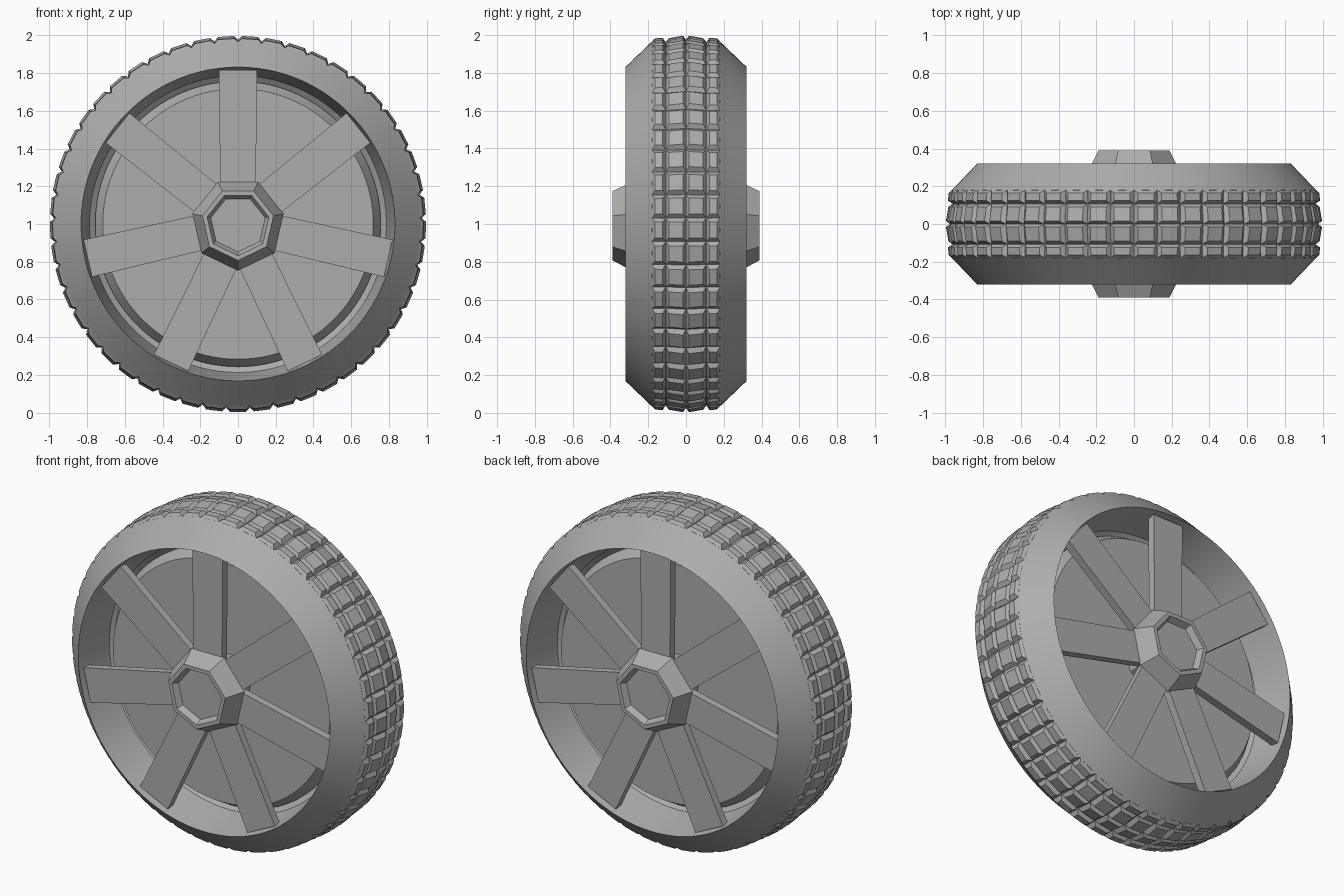
import bpy, bmesh
from math import sin, cos, pi, radians

if "Cube" in bpy.data.objects:
    bpy.data.objects.remove(bpy.data.objects["Cube"])

CENTRE_Z = 1.0
STEP = 2 * pi / 49          # tread pitch

# Mid grey for the whole wheel
grey = bpy.data.materials.new("mid_grey")
grey.diffuse_color = (0.42, 0.42, 0.42, 1)
grey.use_nodes = True
grey.node_tree.nodes["Principled BSDF"].inputs["Base Color"].default_value = grey.diffuse_color


def polar(r, y, a):
    """Point at radius r and angle a (from straight up) round the axle."""
    return (r * sin(a), y, CENTRE_Z + r * cos(a))


def finish(bm, name, smooth=False):
    bmesh.ops.remove_doubles(bm, verts=bm.verts, dist=1e-5)
    bmesh.ops.recalc_face_normals(bm, faces=bm.faces)
    me = bpy.data.meshes.new(name)
    bm.to_mesh(me)
    bm.free()
    me.materials.append(grey)
    ob = bpy.data.objects.new(name, me)
    bpy.context.collection.objects.link(ob)
    if smooth:
        bpy.ops.object.select_all(action='DESELECT')
        ob.select_set(True)
        bpy.context.view_layer.objects.active = ob
        bpy.ops.object.shade_smooth_by_angle(angle=radians(15))
    return ob


def lathe(name, half, segs, offset=0.0, closed=False, smooth=False):
    """Spin a front-half profile of (radius, y), mirrored to the back."""
    prof = half + [(r, -y) for r, y in reversed(half)]
    bm = bmesh.new()
    rings = [[bm.verts.new(polar(r, y, offset + 2 * pi * i / segs)) for i in range(segs)]
             for r, y in prof]
    pairs = list(zip(rings, rings[1:]))
    if closed:
        pairs.append((rings[-1], rings[0]))
    for p, q in pairs:
        for i in range(segs):
            j = (i + 1) % segs
            bm.faces.new((p[i], p[j], q[j], q[i]))
    return finish(bm, name, smooth)


def hexahedron(bm, base, top):
    """Six-sided block from two matching quads."""
    b = [bm.verts.new(p) for p in base]
    t = [bm.verts.new(p) for p in top]
    bm.faces.new(b)
    bm.faces.new(t)
    for i in range(4):
        j = (i + 1) % 4
        bm.faces.new((b[i], b[j], t[j], t[i]))


# Tyre carcass: inner wall, sidewall, shoulder and crown
lathe("tyre", [(0.75, -0.06), (0.787, -0.09), (0.832, -0.32), (0.966, -0.180),
               (0.960, -0.107), (0.970, -0.004)], 98, closed=True, smooth=True)

# Tread: four rows of bevelled blocks
bm = bmesh.new()
rows = [(0.0, 0.976, 0.997, 0.107, 0.964, 0.984),
        (0.108, 0.964, 0.986, 0.180, 0.966, 0.983)]
for side in (-1, 1):
    for y0, b0, t0, y1, b1, t1 in rows:
        for i in range(49):
            a, c = i * STEP + 0.0005, (i + 1) * STEP - 0.0005
            e, f = a + 0.021, c - 0.021
            u, v = y0 + 0.016, y1 - 0.016
            base = [polar(b0, side * y0, a), polar(b0, side * y0, c),
                    polar(b1, side * y1, c), polar(b1, side * y1, a)]
            top = [polar(t0, side * u, e), polar(t0, side * u, f),
                   polar(t1, side * v, f), polar(t1, side * v, e)]
            hexahedron(bm, base, top)
finish(bm, "tread_blocks")

# Wheel disc with bevelled rim
lathe("wheel_disc", [(0.0, -0.155), (0.717, -0.155), (0.757, -0.09)], 98, smooth=True)

# Seven-sided hub with a recessed cap on each face
lathe("hub", [(0.0, -0.355), (0.148, -0.355), (0.168, -0.39), (0.193, -0.39),
              (0.248, -0.282), (0.2, -0.28)], 7, offset=pi / 7)

# Seven thin spokes per face, slightly wider toward the rim
bm = bmesh.new()
for side in (-1, 1):
    for k in range(7):
        def spoke_end(r, w, y_front, y_back):
            ca, sa = cos(2 * pi * k / 7), sin(2 * pi * k / 7)
            return [(x * ca + r * sa, side * y, CENTRE_Z + r * ca - x * sa)
                    for x, y in ((-w, y_back), (w, y_back), (w, y_front), (-w, y_front))]
        hexahedron(bm, spoke_end(0.17, 0.094, 0.285, 0.24),
                   spoke_end(0.817, 0.101, 0.288, 0.24))
finish(bm, "spokes")
